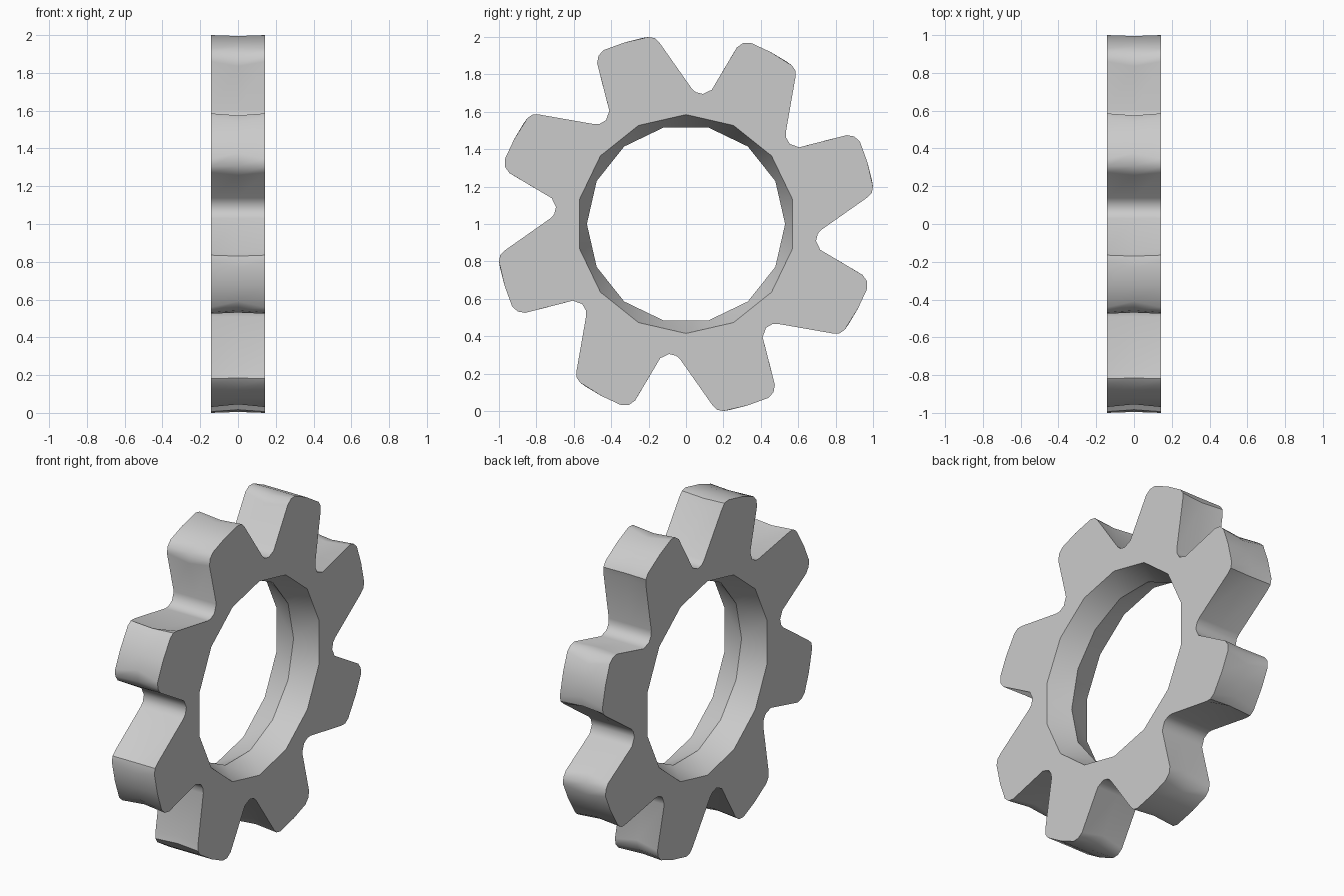
import bpy, bmesh
from math import cos, sin, pi, radians

cube = bpy.data.objects.get("Cube")
if cube:
    bpy.data.objects.remove(cube)

HALF = 0.142          # half thickness
TEETH = 8
HOLE_SIDES = 14
RIM_R, RIDGE_R = 0.585, 0.53

# One tooth as (y, height above the axle), from notch to notch
TOOTH = [(-.428, .555), (-.41, .605), (-.475, .86), (-.468, .90), (-.44, .93),
         (-.33, .97), (-.2, 1.0), (-.165, .993), (-.14, .967), (.03, .725), (.052, .705)]
# Softer tooth corners along the middle plane
TOOTH_MID = list(TOOTH)
TOOTH_MID[2:5] = [(-.469, .835), (-.458, .892), (-.41, .94)]
TOOTH_MID[6:9] = [(-.23, .995), (-.17, .983), (-.155, .945)]


def gear_ring(bm, x, tooth):
    ring = []
    for k in range(TEETH):
        a = -2 * pi * k / TEETH
        for y, z in tooth:
            ring.append(bm.verts.new((x, y * cos(a) - z * sin(a),
                                      1 + y * sin(a) + z * cos(a))))
    return ring


def hole_ring(bm, x, r, start):
    angles = [start + 2 * pi * i / HOLE_SIDES for i in range(HOLE_SIDES)]
    return [bm.verts.new((x, r * cos(a), 1 + r * sin(a))) for a in angles]


def loop_edges(bm, ring):
    return [bm.edges.get((a, b)) for a, b in zip(ring, ring[1:] + ring[:1])]


bm = bmesh.new()

# Toothed outer wall
left, mid, right = (gear_ring(bm, x, t) for x, t in
                    ((-HALF, TOOTH), (0, TOOTH_MID), (HALF, TOOTH)))
for a, b in ((left, mid), (mid, right)):
    for i in range(len(a)):
        j = (i + 1) % len(a)
        bm.faces.new((a[i], a[j], b[j], b[i]))

# Hole wall: facets alternate from each rim to a raised middle ridge
step = pi / HOLE_SIDES
ridge = hole_ring(bm, 0, RIDGE_R, 0)
rims = [hole_ring(bm, x, RIM_R, step) for x in (-HALF, HALF)]
for rim in rims:
    for i in range(HOLE_SIDES):
        j = (i + 1) % HOLE_SIDES
        bm.faces.new((ridge[i], ridge[j], rim[i]))
        bm.faces.new((rim[i], rim[j], ridge[j]))

# Flat side faces
for outer, rim in zip((left, right), rims):
    bmesh.ops.triangle_fill(bm, use_beauty=True,
                            edges=loop_edges(bm, outer) + loop_edges(bm, rim))

bmesh.ops.recalc_face_normals(bm, faces=bm.faces)
mesh = bpy.data.meshes.new("gear_wheel")
bm.to_mesh(mesh)
bm.free()

gear = bpy.data.objects.new("gear_wheel", mesh)
bpy.context.collection.objects.link(gear)

# Plain grey metal
grey = bpy.data.materials.new("light_grey")
grey.use_nodes = True
colour = (0.6, 0.6, 0.6, 1)
grey.diffuse_color = colour
grey.node_tree.nodes["Principled BSDF"].inputs["Base Color"].default_value = colour
mesh.materials.append(grey)

bpy.ops.object.select_all(action='DESELECT')
gear.select_set(True)
bpy.context.view_layer.objects.active = gear
bpy.ops.object.shade_smooth_by_angle(angle=radians(40))
